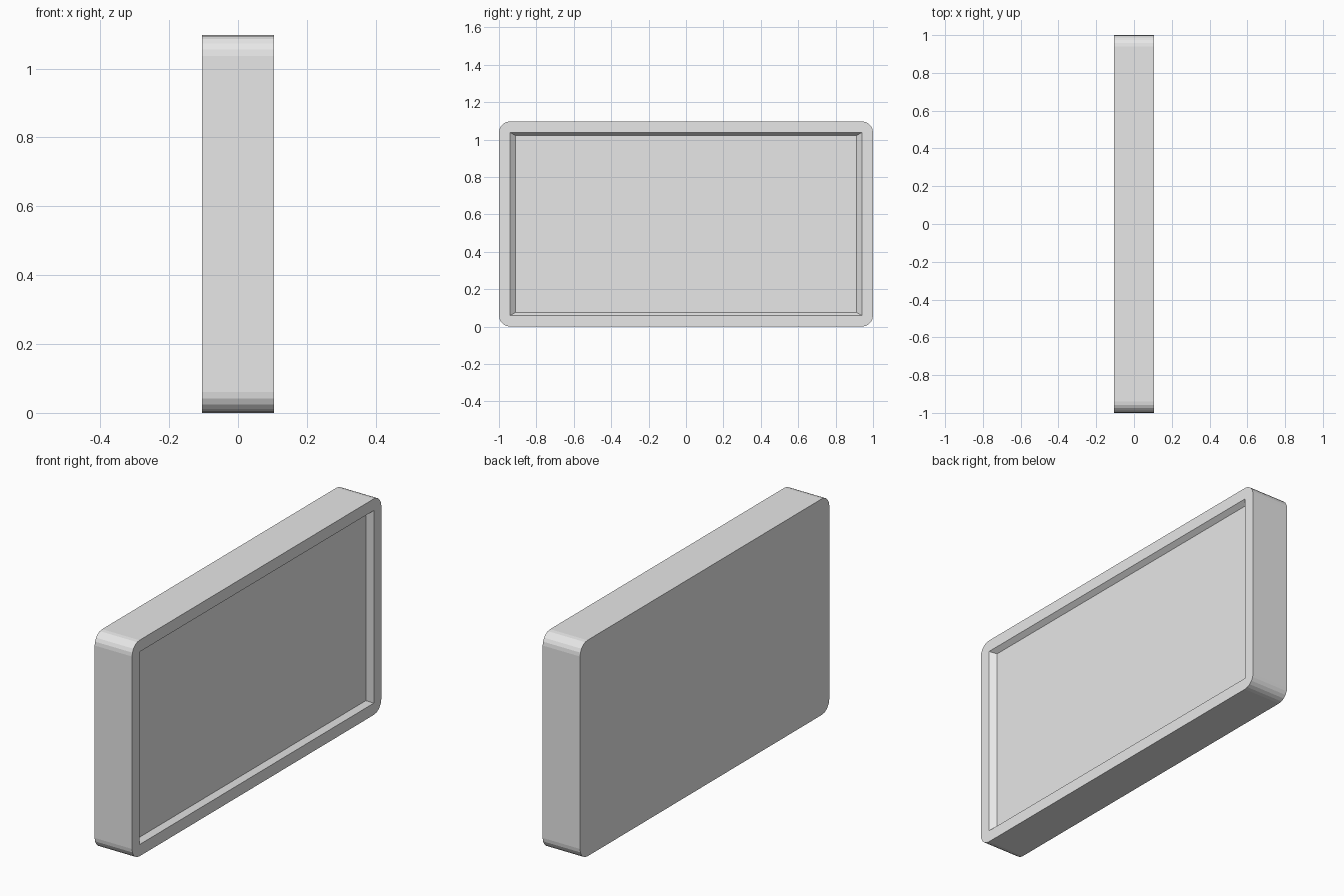
import bpy, bmesh, math

if "Cube" in bpy.data.objects:
    bpy.data.objects.remove(bpy.data.objects["Cube"])

HALF_X, HALF_Y, HEIGHT = 0.105, 1.0, 1.097
MID_Z = HEIGHT / 2
RADIUS, SEGMENTS = 0.06, 5
DEPTH = 0.025

grey = bpy.data.materials.new("light grey")
grey.diffuse_color = (0.8, 0.8, 0.8, 1)
grey.use_nodes = True
grey.node_tree.nodes["Principled BSDF"].inputs["Base Color"].default_value = grey.diffuse_color


def rounded_outline(x):
    """Points of the rounded casing outline at a given x."""
    points = []
    for corner, (sy, sz) in enumerate([(1, 1), (-1, 1), (-1, -1), (1, -1)]):
        for i in range(SEGMENTS + 1):
            a = math.radians(90 * (corner + i / SEGMENTS))
            points.append((x,
                           sy * (HALF_Y - RADIUS) + RADIUS * math.cos(a),
                           MID_Z + sz * (MID_Z - RADIUS) + RADIUS * math.sin(a)))
    return points


def rectangle(x, hy, hz):
    """Corners of a plain rectangle at a given x."""
    return [(x, sy * hy, MID_Z + sz * hz)
            for sy, sz in [(1, 1), (-1, 1), (-1, -1), (1, -1)]]


bm = bmesh.new()
back, rim, opening, floor = [
    [bm.verts.new(p) for p in ring] for ring in (
        rounded_outline(-HALF_X),
        rounded_outline(HALF_X),
        rectangle(HALF_X, 0.94, 0.489),
        rectangle(HALF_X - DEPTH, 0.911, 0.472))]

# Flat back and outer side walls
bm.faces.new(back[::-1])
n = len(back)
for i in range(n):
    j = (i + 1) % n
    bm.faces.new((back[i], back[j], rim[j], rim[i]))

# Rim strips, sloped recess walls and recessed panel
step = SEGMENTS + 1
for c in range(4):
    d = (c + 1) % 4
    arc = rim[c * step:(c + 1) * step]
    for a, b in zip(arc, arc[1:]):
        bm.faces.new((a, b, opening[c]))
    bm.faces.new((arc[-1], rim[d * step], opening[d], opening[c]))
    bm.faces.new((opening[c], opening[d], floor[d], floor[c]))
bm.faces.new(floor)

bmesh.ops.recalc_face_normals(bm, faces=bm.faces)
mesh = bpy.data.meshes.new("panel_casing")
bm.to_mesh(mesh)
bm.free()
mesh.materials.append(grey)
casing = bpy.data.objects.new("panel_casing", mesh)
bpy.context.collection.objects.link(casing)
